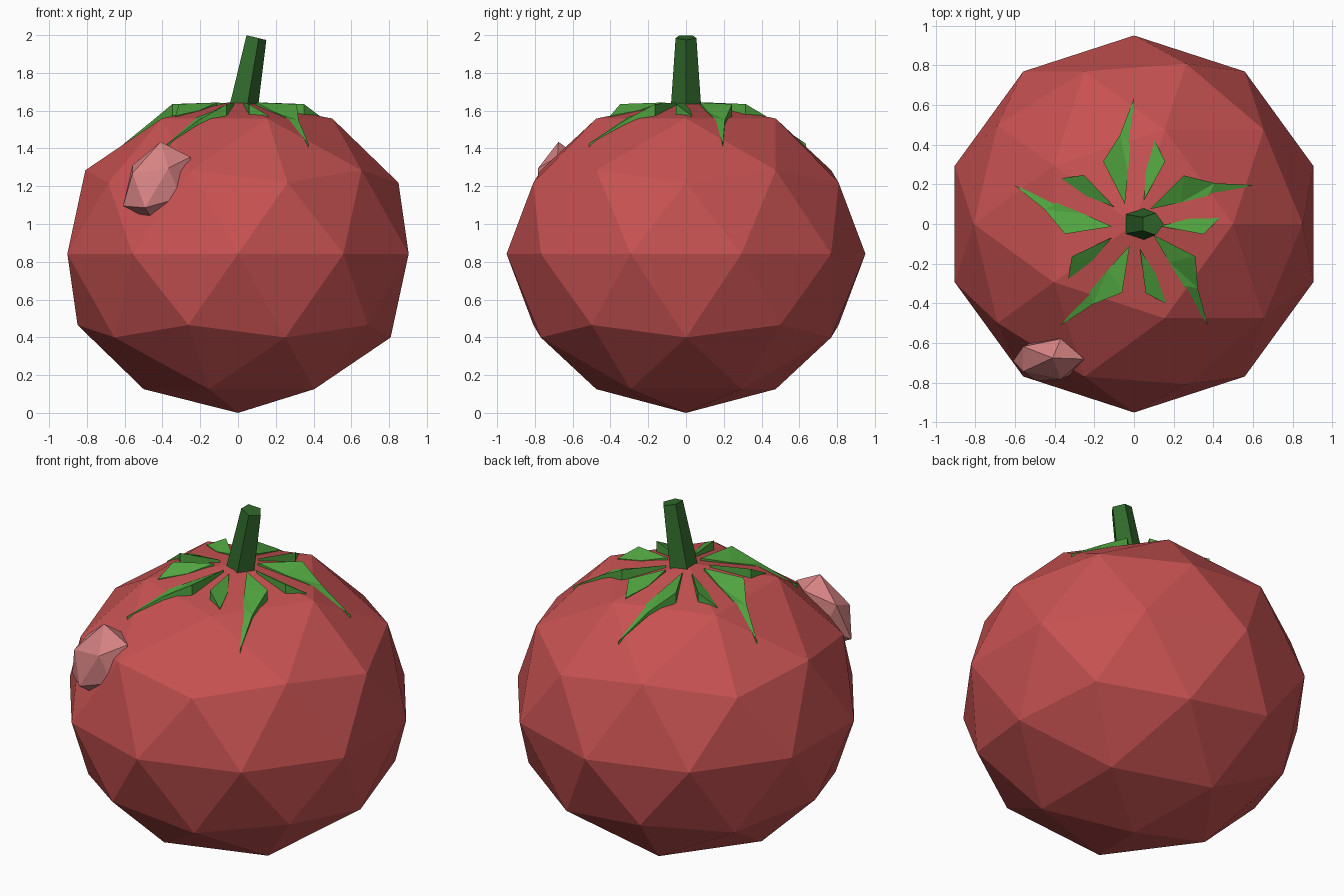
import bpy, bmesh, math
from mathutils import Matrix, Vector

cube = bpy.data.objects.get("Cube")
if cube:
    bpy.data.objects.remove(cube, do_unlink=True)


def material(name, rgb):
    m = bpy.data.materials.new(name)
    m.use_nodes = True
    m.diffuse_color = (*rgb, 1)
    m.node_tree.nodes["Principled BSDF"].inputs["Base Color"].default_value = (*rgb, 1)
    return m


def finish(bm, name, mat):
    bmesh.ops.recalc_face_normals(bm, faces=bm.faces)
    mesh = bpy.data.meshes.new(name)
    bm.to_mesh(mesh)
    bm.free()
    mesh.materials.append(mat)
    obj = bpy.data.objects.new(name, mesh)
    bpy.context.collection.objects.link(obj)
    return obj


red = material("fruit red", (0.57, 0.083, 0.083))
pink = material("pale pink", (0.68, 0.23, 0.23))
leaf_green = material("leaf green", (0.08, 0.37, 0.05))
stem_green = material("dark stem green", (0.03, 0.14, 0.025))

# Fruit: a faceted ball, slightly squashed, with the crown pressed in
bm = bmesh.new()
bmesh.ops.create_icosphere(bm, subdivisions=2, radius=1)
bmesh.ops.transform(bm, verts=bm.verts, matrix=Matrix.Translation((0, 0, 0.842))
                    @ Matrix.Diagonal((0.95, 0.95, 0.842, 1)))
max(bm.verts, key=lambda v: v.co.z).co.z = 1.655
finish(bm, "fruit_body", red)

# Pale lump set into the front, leaning with the skin
bm = bmesh.new()
bmesh.ops.create_icosphere(bm, subdivisions=1, radius=1)
lean = Matrix(((0.19, 0, 0.02, -0.43),
               (0, 0.12, 0.01, -0.685),
               (0.04, 0.04, 0.21, 1.225),
               (0, 0, 0, 1)))
bmesh.ops.transform(bm, verts=bm.verts, matrix=lean)
finish(bm, "pale_lump", pink)

# Stem: tapered five-sided post that leans to the side
bm = bmesh.new()
rings = []
for x, z, r, slope in ((0.02, 1.61, 0.085, 0), (0.092, 1.988, 0.058, -0.24)):
    ring = []
    for i in range(5):
        a = math.tau * i / 5
        dx = r * math.cos(a)
        ring.append(bm.verts.new((x + dx, r * math.sin(a), z + slope * dx)))
    bm.faces.new(ring)
    rings.append(ring)
for i in range(5):
    j = (i + 1) % 5
    bm.faces.new((rings[0][i], rings[0][j], rings[1][j], rings[1][i]))
finish(bm, "stem", stem_green)


# Leaves: folded blades with their roots sunk into the fruit
def leaf(name, points, triangles, angle):
    bm = bmesh.new()
    verts = [bm.verts.new(p) for p in points]
    for t in triangles:
        bm.faces.new([verts[i] for i in t])
    low = bmesh.ops.extrude_face_region(bm, geom=bm.faces[:], use_keep_orig=True)["geom"]
    bmesh.ops.translate(bm, vec=Vector((0, 0, -0.06)),
                        verts=[v for v in low if isinstance(v, bmesh.types.BMVert)])
    bmesh.ops.rotate(bm, verts=bm.verts, cent=(0, 0, 0), matrix=Matrix.Rotation(angle, 3, "Z"))
    finish(bm, name, leaf_green)


long_leaf = [(-0.046, 0.1, 1.643), (-0.155, 0.315, 1.635), (-0.07, 0.45, 1.55),
             (0, 0.635, 1.425), (-0.02, 0.4, 1.565), (-0.03, 0.26, 1.6)]
short_leaf = [(0.05, 0.12, 1.643), (0.157, 0.316, 1.635),
              (0.105, 0.42, 1.573), (0.06, 0.27, 1.6)]
for k in range(5):
    turn = math.tau * k / 5
    leaf("long_leaf_%d" % (k + 1), long_leaf, [(0, 1, 5), (1, 2, 5), (2, 4, 5), (2, 3, 4)], turn)
    leaf("short_leaf_%d" % (k + 1), short_leaf, [(0, 1, 3), (1, 2, 3)], turn)
